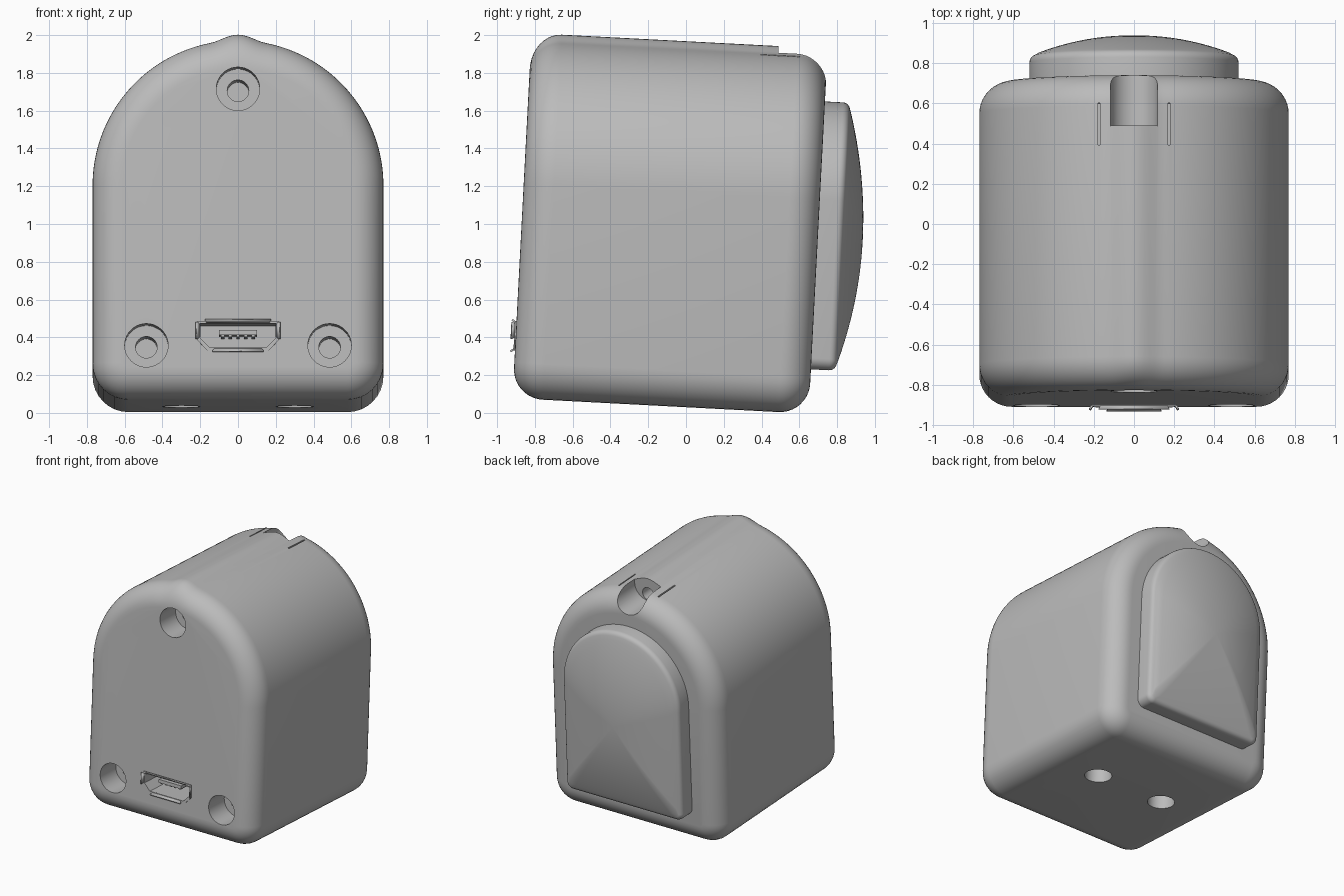
import bpy, bmesh, math
from mathutils import Matrix, Vector

old = bpy.data.objects.get("Cube")
if old:
    bpy.data.objects.remove(old)

FRONT, BACK, SPRING, HALF = -0.92, 0.65, 1.135, 0.77
TILT = Matrix.Translation((0, 0, 0.03)) @ Matrix.Rotation(math.radians(-3), 4, 'X')

grey = bpy.data.materials.new("plain grey")
grey.use_nodes = True
grey.diffuse_color = (0.5, 0.5, 0.5, 1)
grey.node_tree.nodes["Principled BSDF"].inputs["Base Color"].default_value = (0.5, 0.5, 0.5, 1)


def finish(name, bm):
    bmesh.ops.recalc_face_normals(bm, faces=bm.faces)
    mesh = bpy.data.meshes.new(name)
    bm.to_mesh(mesh)
    bm.free()
    mesh.materials.append(grey)
    obj = bpy.data.objects.new(name, mesh)
    bpy.context.collection.objects.link(obj)
    return obj


def loft(name, loops):
    """Skin a row of matching closed loops and cap both ends."""
    bm = bmesh.new()
    rings = [[bm.verts.new(p) for p in loop] for loop in loops]
    n = len(rings[0])
    for a, b in zip(rings, rings[1:]):
        for i in range(n):
            j = (i + 1) % n
            bm.faces.new((a[i], a[j], b[j], b[i]))
    bm.faces.new(rings[0])
    bm.faces.new(rings[-1])
    return finish(name, bm)


def arch(y, half, bottom, corner, bump=0.0, steps=96):
    """Round-topped outline with rounded lower corners and an optional ridge."""
    pts = []
    for i in range(steps + 1):
        a = math.pi * i / steps
        x = half * math.cos(a)
        r = half
        if abs(x) < 0.15 and bump:
            r += bump * (0.5 + 0.5 * math.cos(math.pi * x / 0.15))
        pts.append((r * math.cos(a), y, SPRING + r * math.sin(a)))
    for side, start in ((-1, math.pi), (1, 1.5 * math.pi)):
        for i in range(9):
            a = start + math.pi / 2 * i / 8
            pts.append((side * (half - corner) + corner * math.cos(a), y,
                        bottom + corner + corner * math.sin(a)))
    return pts


def cylinder(name, radius, length, centre, axis='Y'):
    bm = bmesh.new()
    bmesh.ops.create_cone(bm, cap_ends=True, segments=40, radius1=radius,
                          radius2=radius, depth=length)
    turn = Matrix.Rotation(math.pi / 2, 4, 'X') if axis == 'Y' else Matrix()
    bm.transform(Matrix.Translation(centre) @ turn)
    return finish(name, bm)


def box(name, centre, size):
    bm = bmesh.new()
    bmesh.ops.create_cube(bm, size=1)
    bm.transform(Matrix.Translation(centre) @ Matrix.Diagonal((*size, 1)))
    return finish(name, bm)


def cut(target, cutter):
    cutter.hide_render = True
    mod = target.modifiers.new("cut", 'BOOLEAN')
    mod.operation = 'DIFFERENCE'
    mod.solver = 'EXACT'
    mod.object = cutter
    bpy.context.view_layer.objects.active = target
    bpy.ops.object.modifier_apply(modifier=mod.name)
    bpy.data.objects.remove(cutter)


# Housing: arched block with filleted front and back rims
def body_loop(y, inset, fade):
    return arch(y, HALF - inset, inset, 0.19 - inset, 0.03 * fade)


R, N = 0.16, 10
angles = [math.pi / 2 * i / N for i in range(N + 1)]
loops = [body_loop(FRONT + R * (1 - math.sin(a)), R * (1 - math.cos(a)), math.sin(a))
         for a in angles]
loops += [body_loop(BACK - R * (1 - math.sin(a)), R * (1 - math.cos(a)), math.sin(a))
          for a in reversed(angles)]
# front loops run from the flat face outwards, back loops the other way
loops = [body_loop(FRONT + R * (1 - math.cos(a)), R * (1 - math.sin(a)), math.sin(a))
         for a in angles]
loops += [body_loop(BACK - R * (1 - math.cos(a)), R * (1 - math.sin(a)), math.sin(a))
          for a in reversed(angles)]
housing = loft("housing", loops)

# Counterbored screw holes in the front
for x, z in ((0, 1.64), (-0.485, 0.28), (0.485, 0.28)):
    cut(housing, cylinder("bore", 0.115, 0.4, (x, FRONT, z)))
    cut(housing, cylinder("pilot", 0.057, 0.9, (x, FRONT, z)))

# Holes in the underside
for x in (-0.3, 0.3):
    cut(housing, cylinder("foot_hole", 0.1, 0.6, (x, -0.05, 0), 'Z'))

# Cable notch at the top of the back, with its bore and side slits
cut(housing, cylinder("notch", 0.118, 0.6, (0, 0.69, 1.87)))
cut(housing, box("notch_top", (0, 0.69, 2.0), (0.236, 0.6, 0.26)))
cut(housing, cylinder("notch_bore", 0.05, 0.5, (0, 0.39, 1.81)))
for x in (-0.175, 0.175):
    cut(housing, box("slit", (x, 0.4, 1.9), (0.01, 0.21, 0.12)))

# Connector outline: flat top, chamfered lower corners
PORT_Z = 0.335
outline = [(-0.2, 0.06), (0.2, 0.06), (0.2, -0.015),
           (0.15, -0.068), (-0.15, -0.068), (-0.2, -0.015)]


def port_loop(y, grow):
    """Outline at depth y, grown evenly by a margin."""
    return [(x + math.copysign(grow, x), y, PORT_Z + z + math.copysign(grow, z))
            for x, z in outline]


cut(housing, loft("port_cutter", [port_loop(FRONT - 0.1, 0.012), port_loop(-0.6, 0.012)]))

# Connector shell: open tube with a closed inner end
shell = loft("port_shell", [port_loop(-0.61, 0), port_loop(-0.928, 0),
                            port_loop(-0.928, -0.014), port_loop(-0.68, -0.014)])

# Flared lips on four sides of the connector
inner, outer = port_loop(-0.92, -0.004), port_loop(-0.944, 0.02)
parts = [housing, shell]
for name, i in (("top", 0), ("left", 1), ("bottom", 3), ("right", 5)):
    j = (i + 1) % 6
    bm = bmesh.new()
    quad = []
    for loop, order in ((inner, (0.1, 0.9)), (outer, (0.9, 0.1))):
        a, b = Vector(loop[i]), Vector(loop[j])
        quad += [bm.verts.new(a.lerp(b, t)) for t in order]
    bm.faces.new(quad)
    lip = finish("port_lip_" + name, bm)
    mod = lip.modifiers.new("thickness", 'SOLIDIFY')
    mod.thickness = 0.01
    mod.offset = 0
    parts.append(lip)

# Connector tongue and contacts
parts.append(box("port_tongue", (0, -0.78, PORT_Z + 0.014), (0.2, 0.22, 0.026)))
for k in range(5):
    parts.append(box("port_contact", (0.04 * (k - 2), -0.78, PORT_Z - 0.003),
                     (0.018, 0.2, 0.012)))

# Back cover: straight rim, small fillet, shallow dome
MID, RIM = 0.93, 0.775


def cover_loop(y, scale):
    return [(x * scale, y, MID + (z - MID) * scale)
            for x, _, z in arch(y, 0.52, 0.235, 0.06)]


loops = [arch(BACK - 0.02, 0.52, 0.235, 0.06)]
for i in range(6):
    a = math.pi / 2 * i / 6
    inset = 0.04 * (1 - math.cos(a))
    loops.append(arch(RIM - 0.03 + 0.04 * math.sin(a), 0.52 - inset, 0.235 + inset, 0.06 - inset))
for i in range(15):
    s = 0.92 - 0.9 * i / 14
    loops.append(cover_loop(RIM + 0.113 * (1 - s * s), s))
parts.append(loft("back_cover", loops))

# Lean everything back and shade
for obj in parts:
    obj.data.transform(TILT)
    bpy.ops.object.select_all(action='DESELECT')
    obj.select_set(True)
    bpy.context.view_layer.objects.active = obj
    bpy.ops.object.shade_smooth_by_angle(angle=math.radians(30))
